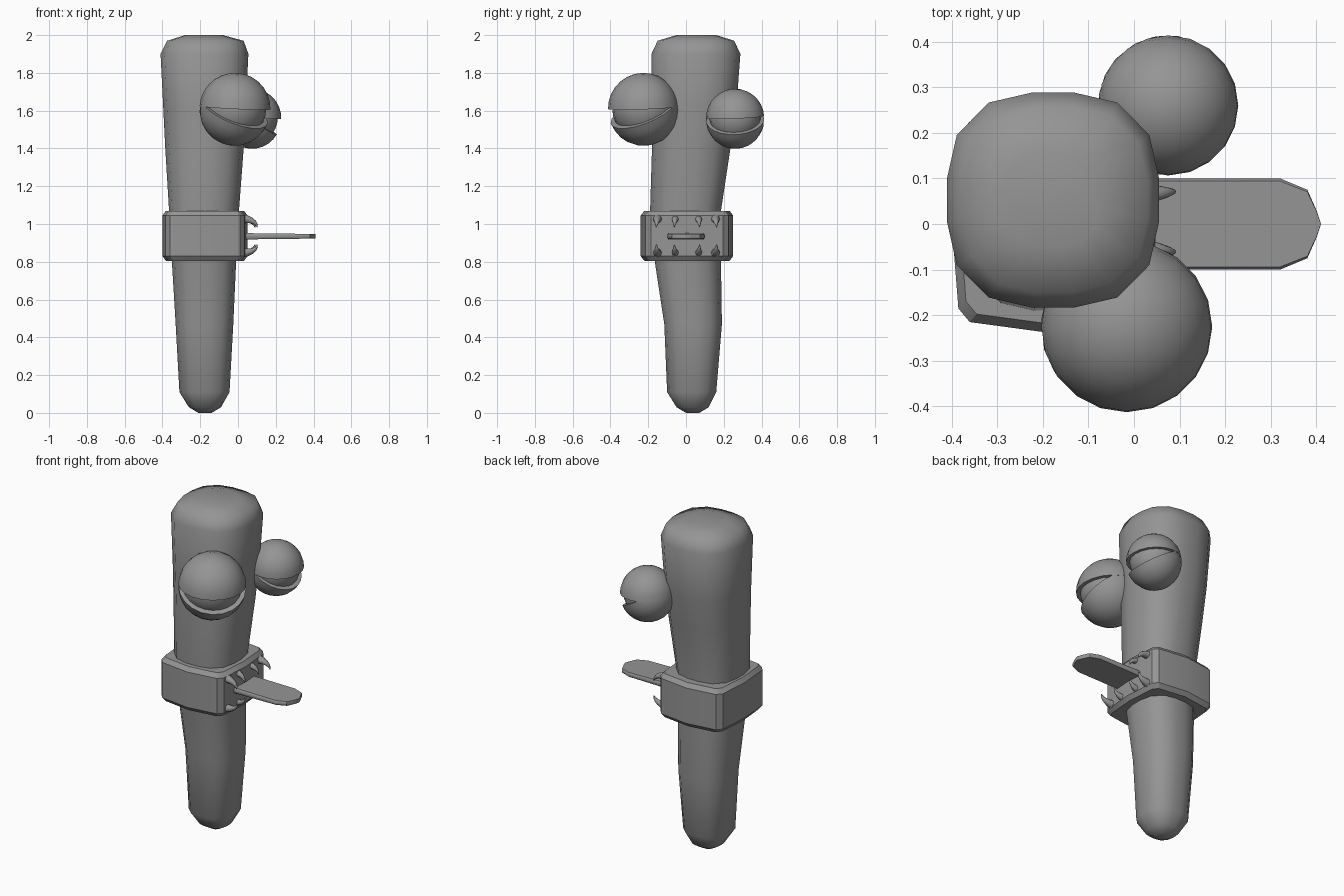
import bpy, bmesh
from math import sin, cos, pi, radians
from mathutils import Vector, Matrix

cube = bpy.data.objects.get("Cube")
if cube:
    bpy.data.objects.remove(cube)

grey = bpy.data.materials.new("plain_grey")
grey.use_nodes = True
GREY = (0.3, 0.3, 0.3, 1)
grey.diffuse_color = GREY
grey.node_tree.nodes["Principled BSDF"].inputs["Base Color"].default_value = GREY


def finish(name, bm, angle=40):
    """Turn a bmesh into a shaded object."""
    bmesh.ops.recalc_face_normals(bm, faces=bm.faces)
    mesh = bpy.data.meshes.new(name)
    bm.to_mesh(mesh)
    bm.free()
    mesh.materials.append(grey)
    obj = bpy.data.objects.new(name, mesh)
    bpy.context.collection.objects.link(obj)
    bpy.ops.object.select_all(action='DESELECT')
    obj.select_set(True)
    bpy.context.view_layer.objects.active = obj
    bpy.ops.object.shade_smooth_by_angle(angle=radians(angle))
    return obj


def loft(name, rings, angle=40):
    """Skin a row of equal-length point rings and cap both ends."""
    bm = bmesh.new()
    loops = [[bm.verts.new(p) for p in ring] for ring in rings]
    n = len(loops[0])
    for a, b in zip(loops, loops[1:]):
        for i in range(n):
            j = (i + 1) % n
            bm.faces.new((a[i], a[j], b[j], b[i]))
    bm.faces.new(loops[0])
    bm.faces.new(loops[-1])
    return finish(name, bm, angle)


# Body: rounded-square rings given as z, x min, x max, y min, y max
SECTIONS = [
    (0.0, -0.21, -0.14, 0.0, 0.07), (0.03, -0.26, -0.09, -0.05, 0.12),
    (0.11, -0.31, -0.045, -0.1, 0.16), (0.47, -0.33, -0.025, -0.115, 0.19),
    (0.8, -0.35, -0.01, -0.165, 0.185), (1.07, -0.365, 0.005, -0.19, 0.185),
    (1.4, -0.385, 0.03, -0.18, 0.235), (1.6, -0.395, 0.04, -0.18, 0.265),
    (1.9, -0.41, 0.055, -0.183, 0.288), (1.97, -0.375, 0.03, -0.15, 0.255),
    (2.0, -0.28, -0.08, -0.05, 0.16)]


def body_ring(z, x0, x1, y0, y1):
    ring = []
    for k in range(16):
        a = (k + 0.5) * pi / 8
        r = 0.51 * (1.07 if k % 4 in (1, 2) else 1.0)
        ring.append(((x0 + x1) / 2 + r * (x1 - x0) * cos(a),
                     (y0 + y1) / 2 + r * (y1 - y0) * sin(a), z))
    return ring


loft("body", [body_ring(*s) for s in SECTIONS], 60)

# Mouth band: four gently bowed sides with chamfered edges
QUARTER = [(0.225, 0.0), (0.21, 0.19), (0.185, 0.22), (0.0, 0.245)]
outline = QUARTER + [(-x, y) for x, y in QUARTER[-2::-1]]
outline += [(x, -y) for x, y in outline[-2:0:-1]]
loft("mouth_band", [[(s * x - 0.175, s * y + 0.005, z) for x, y in outline]
                    for z, s in ((0.805, 0.92), (0.83, 1), (1.045, 1), (1.07, 0.92))], 30)

# Tongue
half = [(0.0, 0.1), (0.32, 0.1), (0.38, 0.075), (0.4, 0.03)]
tongue = half + [(0.41, 0.0)] + [(x, -y) for x, y in half[::-1]]
loft("tongue", [[(x, y * s, 0.935 + side * (0.017 - 0.012 * x)) for x, y in tongue]
                for side, s in ((-1, 0.94), (-0.5, 1), (0.5, 1), (1, 0.94))], 40)

# Teeth: curved tapering claws, mirrored above and below the tongue
for row, side in (("upper", 1), ("lower", -1)):
    for i, y in enumerate((-0.15, -0.055, 0.065, 0.155)):
        size = 1.0 if i in (0, 3) else 0.85
        rings = []
        for t in range(6):
            a = t / 5 * pi / 2
            r = 0.027 * size * (1 - t / 5.4)
            c = Vector((0.02 + 0.082 * size * sin(a), y + 0.015 * (t / 5) * (1 if y > 0 else -1) * 0.5,
                        0.937 + side * (0.045 + 0.045 * cos(a))))
            out = Vector((sin(a), 0, side * cos(a)))
            rings.append([c + out * r * cos(b) + Vector((0, r * sin(b), 0))
                          for b in (k * pi / 4 for k in range(8))])
        loft(f"{row}_tooth_{i + 1}", rings, 60)


# Eyes: a ball between an upper and a lower lid
def ball(name, centre, radius, normal=None):
    """Sphere, or the half of it on the side the normal points to."""
    bm = bmesh.new()
    bmesh.ops.create_uvsphere(bm, u_segments=20, v_segments=14, radius=radius)
    if normal:
        turn = Vector((0, 0, 1)).rotation_difference(normal).to_matrix()
        bmesh.ops.rotate(bm, verts=bm.verts, matrix=turn)
        cut = bmesh.ops.bisect_plane(bm, geom=bm.verts[:] + bm.edges[:] + bm.faces[:],
                                     plane_co=normal * radius * 0.02, plane_no=normal,
                                     clear_inner=True)
        rim = [e for e in cut["geom_cut"] if isinstance(e, bmesh.types.BMEdge)]
        bmesh.ops.holes_fill(bm, edges=rim)
    bmesh.ops.translate(bm, verts=bm.verts, vec=centre)
    return finish(name, bm, 40)


for side, centre, radius, gaze in (
        ("right", Vector((-0.016, -0.225, 1.612)), 0.188, -45),
        ("left", Vector((0.075, 0.26, 1.562)), 0.154, -5)):
    look = Vector((cos(radians(gaze)), sin(radians(gaze)), 0))
    ball(f"{side}_eyeball", centre, radius * 0.88)
    ball(f"{side}_upper_lid", centre, radius, (Vector((0.05, -0.04, 1))).normalized())
    ball(f"{side}_lower_lid", centre - Vector((0, 0, 0.01)), radius,
         (look * -0.5 - Vector((0, 0, 0.87))).normalized())
